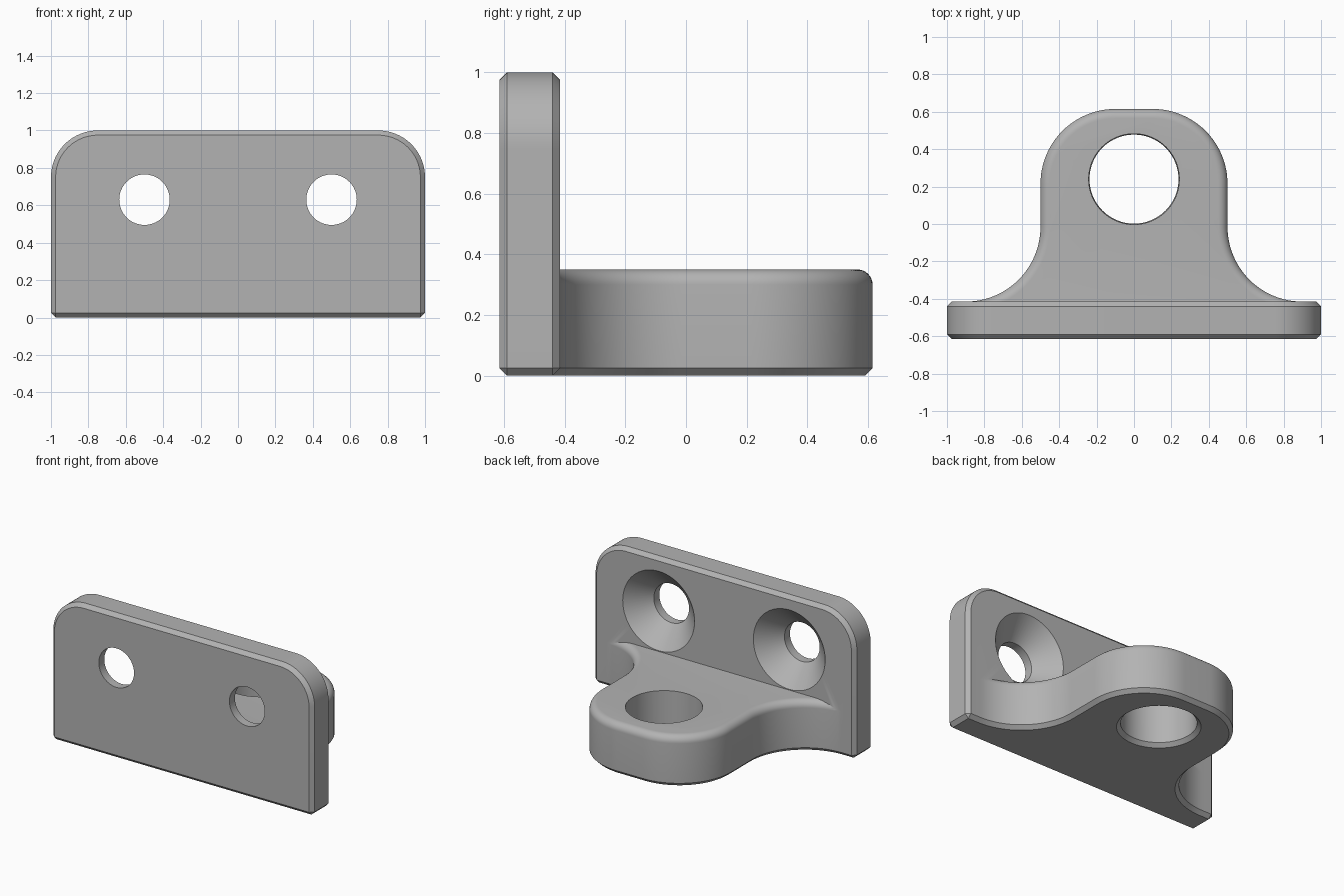
import bpy, bmesh, math
from mathutils import Matrix, Vector

if "Cube" in bpy.data.objects:
    bpy.data.objects.remove(bpy.data.objects["Cube"])

grey = bpy.data.materials.new("plain grey")
grey.diffuse_color = (0.45, 0.45, 0.45, 1)
grey.use_nodes = True
grey.node_tree.nodes["Principled BSDF"].inputs["Base Color"].default_value = grey.diffuse_color


def arc(cx, cy, r, a0, a1, n=24):
    pts = []
    for i in range(n + 1):
        a = math.radians(a0 + (a1 - a0) * i / n)
        pts.append((cx + r * math.cos(a), cy + r * math.sin(a)))
    return pts


def loft(name, loops, ring=False):
    """Skin a stack of equal-length closed loops and cap both ends."""
    bm = bmesh.new()
    rows = [[bm.verts.new(p) for p in loop] for loop in loops]
    n = len(rows[0])
    for a, b in zip(rows, rows[1:]):
        for i in range(n):
            j = (i + 1) % n
            bm.faces.new((a[i], a[j], b[j], b[i]))
    bm.faces.new(rows[0][::-1])
    bm.faces.new(rows[-1])
    bmesh.ops.remove_doubles(bm, verts=bm.verts, dist=1e-5)
    bmesh.ops.recalc_face_normals(bm, faces=bm.faces)
    me = bpy.data.meshes.new(name)
    bm.to_mesh(me)
    bm.free()
    ob = bpy.data.objects.new(name, me)
    bpy.context.collection.objects.link(ob)
    me.materials.append(grey)
    return ob


def lathe(name, profile, matrix, n=64):
    """Round cutter from (radius, height) pairs."""
    return loft(name, [[matrix @ Vector((x, y, h)) for x, y in arc(0, 0, r, 0, 360, n)[:-1]]
                       for r, h in profile])


def mirrored(half):
    return half + [(-x, y) for x, y in reversed(half)]


# Upright plate: rounded top corners, chamfered edges all round
C = 0.025


def plate_outline(d):
    k = C - d
    return mirrored([(1 - d - k, d), (1 - d, d + k)] + arc(0.75, 0.75, 0.25 - d, 0, 90))


plate = loft("mounting_bracket", [[(x, y, z) for x, z in plate_outline(d)]
             for y, d in ((-0.615, C), (-0.59, 0), (-0.44, 0), (-0.415, C))])


# Horizontal lug: flared base, rounded end, filleted top, chamfered bottom
def lug_outline(d):
    return mirrored([(0.9, -0.5)] + arc(0.9, -0.015, 0.4 + d, 270, 180)
                    + arc(0.1, 0.215, 0.4 - d, 0, 90))


F = 0.05
levels = [(0, C), (C, 0)]
for i in range(9):
    a = math.radians(90 * i / 8)
    levels.append((0.35 - F + F * math.sin(a), F - F * math.cos(a)))
lug = loft("lug", [[(x, y, z) for x, y in lug_outline(d)] for z, d in levels])

# Holes: one through the lug, two countersunk through the plate
cutters = [lathe("lug_hole_cutter",
                 [(0.275, -0.012), (0.238, 0.025), (0.244, 0.45)],
                 Matrix.Translation((0, 0.24, 0)))]
for s in (-1, 1):
    m = Matrix.Translation((0.5 * s, 0, 0.63)) @ Matrix.Rotation(math.radians(-90), 4, 'X')
    cutters.append(lathe("screw_hole_cutter",
                         [(0.135, -0.7), (0.135, -0.555), (0.275, -0.415), (0.279, -0.411)], m))

for op, obs in (('UNION', [lug]), ('DIFFERENCE', cutters)):
    for ob in obs:
        mod = plate.modifiers.new(ob.name, 'BOOLEAN')
        mod.operation = op
        mod.solver = 'EXACT'
        mod.object = ob
bpy.context.view_layer.objects.active = plate
plate.select_set(True)
for mod in list(plate.modifiers):
    bpy.ops.object.modifier_apply(modifier=mod.name)
for ob in [lug] + cutters:
    bpy.data.objects.remove(ob)

bpy.ops.object.select_all(action='DESELECT')
plate.select_set(True)
bpy.ops.object.shade_smooth_by_angle(angle=math.radians(30))
